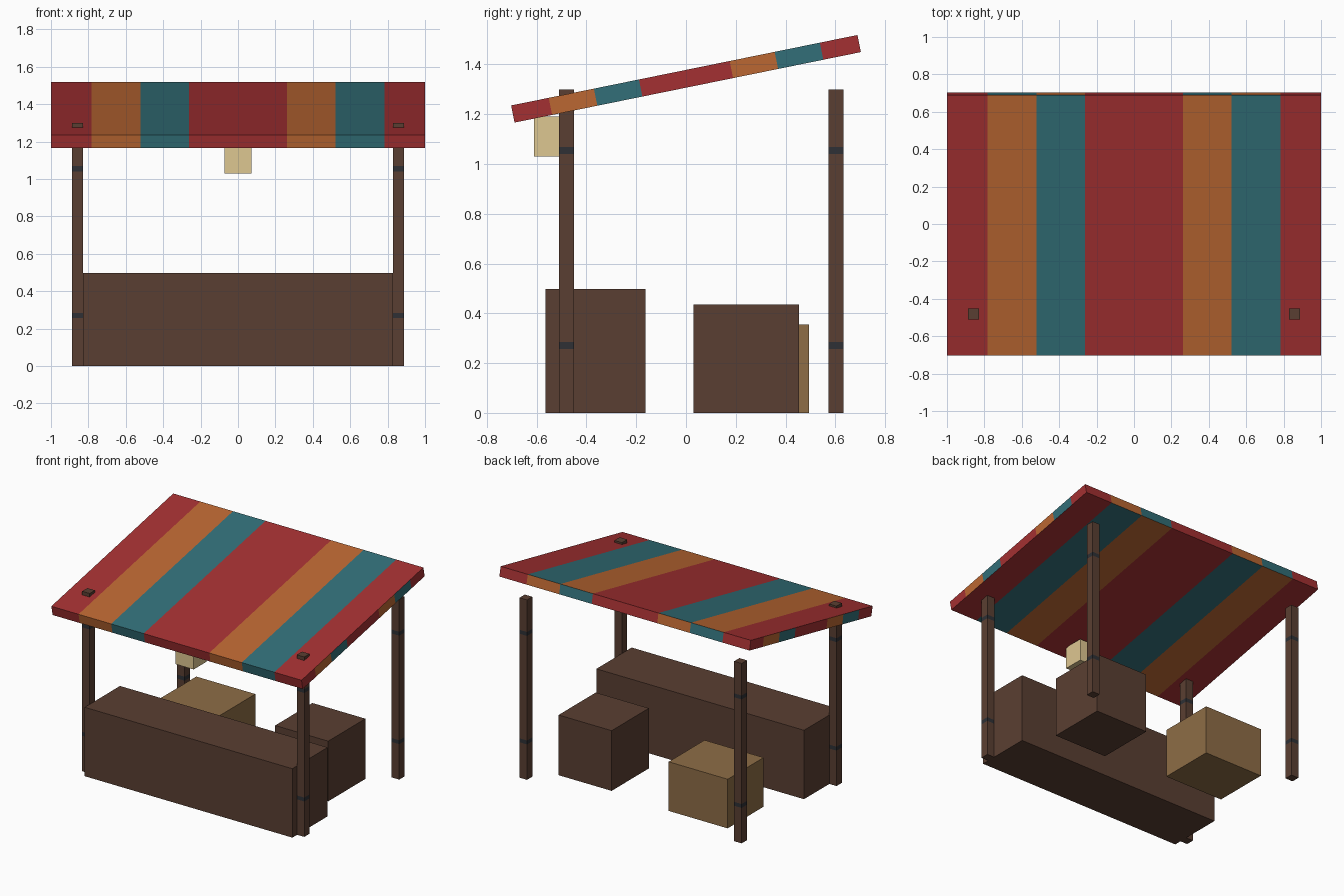
import bpy, bmesh, math
from mathutils import Vector, Matrix

default = bpy.data.objects.get("Cube")
if default:
    bpy.data.objects.remove(default, do_unlink=True)


def linear(c):
    c /= 255
    return c / 12.92 if c <= 0.04045 else ((c + 0.055) / 1.055) ** 2.4


def material(name, *rgb):
    colour = [linear(c) for c in rgb] + [1]
    mat = bpy.data.materials.new(name)
    mat.use_nodes = True
    mat.diffuse_color = colour
    mat.node_tree.nodes["Principled BSDF"].inputs["Base Color"].default_value = colour
    return mat


red = material("red cloth", 164, 48, 50)
orange = material("orange cloth", 187, 103, 50)
teal = material("teal cloth", 50, 111, 120)
brown = material("dark brown wood", 90, 63, 50)
tan = material("light brown wood", 142, 109, 70)
cream = material("cream lantern", 222, 199, 145)
iron = material("dark metal band", 46, 48, 53)


def box(name, low, high, mats, cuts=(), rule=None):
    """Box between two corners, sliced at (axis, position) cuts and coloured by a face rule."""
    low, high = Vector(low), Vector(high)
    bm = bmesh.new()
    bmesh.ops.create_cube(bm, size=1)
    bmesh.ops.transform(bm, verts=bm.verts,
                        matrix=Matrix.Translation((low + high) / 2) @ Matrix.Diagonal((*(high - low), 1)))
    for axis, position in cuts:
        normal = Vector((0, 0, 0))
        normal[axis] = 1
        bmesh.ops.bisect_plane(bm, geom=bm.verts[:] + bm.edges[:] + bm.faces[:],
                               plane_co=normal * position, plane_no=normal)
    bm.normal_update()
    if rule:
        for face in bm.faces:
            face.material_index = rule(face)
    mesh = bpy.data.meshes.new(name)
    bm.to_mesh(mesh)
    bm.free()
    for mat in mats:
        mesh.materials.append(mat)
    obj = bpy.data.objects.new(name, mesh)
    bpy.context.collection.objects.link(obj)
    return obj


# Striped sloping canopy; every edge repeats the stripes left to right as seen from outside
HALF_DEPTH = 0.71
STRIPES = [-0.783, -0.522, -0.262, 0.262, 0.522, 0.783]


def stripe(face):
    n, c = face.normal, face.calc_center_median()
    if abs(n.x) > 0.5:
        t = c.y / HALF_DEPTH * (1 if n.x > 0 else -1)
    else:
        t = -c.x if n.y > 0.5 else c.x
    return sum(t > s for s in STRIPES) % 3


canopy = box("canopy", (-1, -HALF_DEPTH, -0.035), (1, HALF_DEPTH, 0.035), [red, orange, teal],
             [(0, s) for s in STRIPES] + [(1, s * HALF_DEPTH) for s in STRIPES], stripe)
canopy.location.z = 1.3425
canopy.rotation_euler.x = math.radians(11.5)

# Corner posts with two flush metal bands each
BANDS = [(0.256, 0.284), (1.04, 1.068)]


def banded(face):
    z = face.calc_center_median().z
    return int(any(a < z < b for a, b in BANDS))


for side, x in (("left", 0.858), ("right", -0.858)):
    for end, y in (("front", -0.481), ("back", 0.603)):
        box(f"{end}_{side}_post", (x - 0.03, y - 0.03, 0), (x + 0.03, y + 0.03, 1.3), [brown, iron],
            [(2, z) for band in BANDS for z in band], banded)

# Counter, crates and hanging lantern
box("counter", (-0.83, -0.565, 0), (0.83, -0.162, 0.498), [brown])
box("dark_crate", (0.276, 0.03, 0), (0.7, 0.455, 0.435), [brown])
box("light_crate", (-0.68, 0.085, 0), (-0.208, 0.495, 0.355), [tan])
box("lantern", (-0.073, -0.611, 1.03), (0.073, -0.466, 1.19), [cream])
